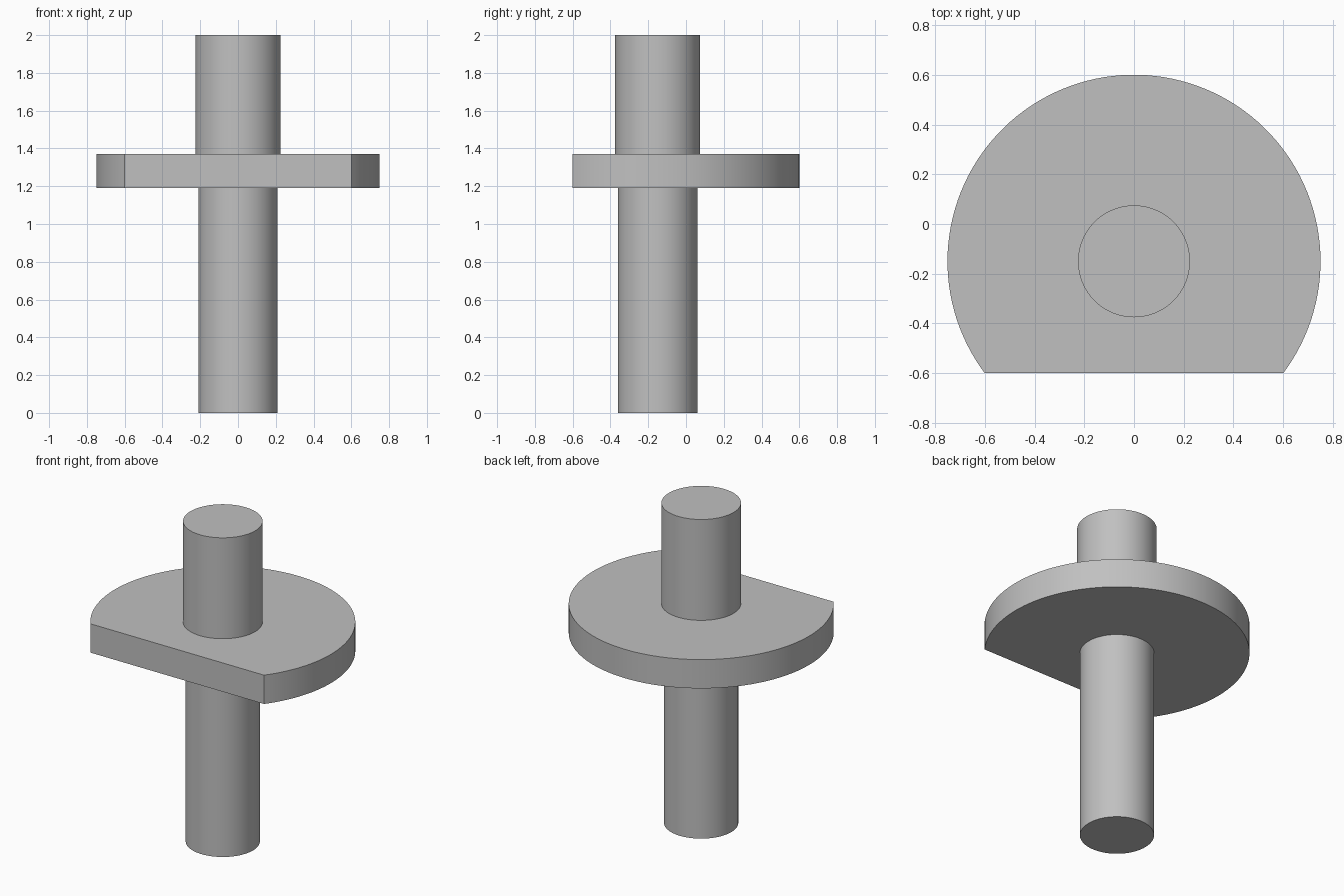
import bpy, bmesh, math

cube = bpy.data.objects.get("Cube")
if cube:
    bpy.data.objects.remove(cube, do_unlink=True)

AXIS_Y = -0.15      # shared axis of shaft and flange
FLANGE_R = 0.75
FLAT = 0.45         # distance from axis to the flat
SEGMENTS = 96

grey = bpy.data.materials.new("plain grey")
grey.use_nodes = True
colour = (0.53, 0.53, 0.53, 1)
grey.diffuse_color = colour
grey.node_tree.nodes["Principled BSDF"].inputs["Base Color"].default_value = colour


def arc(radius, start, end, count):
    """Points evenly spaced along an arc, both ends included."""
    step = (end - start) / (count - 1)
    return [(radius * math.cos(start + i * step),
             radius * math.sin(start + i * step)) for i in range(count)]


def extruded(name, outline, bottom, top):
    """Closed solid made by raising an outline from bottom to top."""
    bm = bmesh.new()
    base = bm.faces.new([bm.verts.new((x, y, bottom)) for x, y in outline])
    raised = bmesh.ops.extrude_face_region(bm, geom=[base], use_keep_orig=True)
    verts = [v for v in raised["geom"] if isinstance(v, bmesh.types.BMVert)]
    bmesh.ops.translate(bm, verts=verts, vec=(0, 0, top - bottom))
    bmesh.ops.recalc_face_normals(bm, faces=bm.faces)
    mesh = bpy.data.meshes.new(name)
    bm.to_mesh(mesh)
    bm.free()
    mesh.materials.append(grey)
    obj = bpy.data.objects.new(name, mesh)
    obj.location.y = AXIS_Y
    bpy.context.collection.objects.link(obj)
    bpy.ops.object.select_all(action="DESELECT")
    obj.select_set(True)
    bpy.context.view_layer.objects.active = obj
    bpy.ops.object.shade_smooth_by_angle(angle=math.radians(30))
    return obj


def circle(radius):
    return arc(radius, 0, math.tau, SEGMENTS + 1)[:-1]


# Shaft: slim lower length and slightly thicker upper stub
extruded("lower_shaft", circle(0.21), 0, 1.19)
extruded("upper_shaft", circle(0.225), 1.37, 2)

# Round flange with one flat facing the front
edge = math.asin(FLAT / FLANGE_R)
extruded("flange", arc(FLANGE_R, -edge, math.pi + edge, SEGMENTS), 1.19, 1.37)
